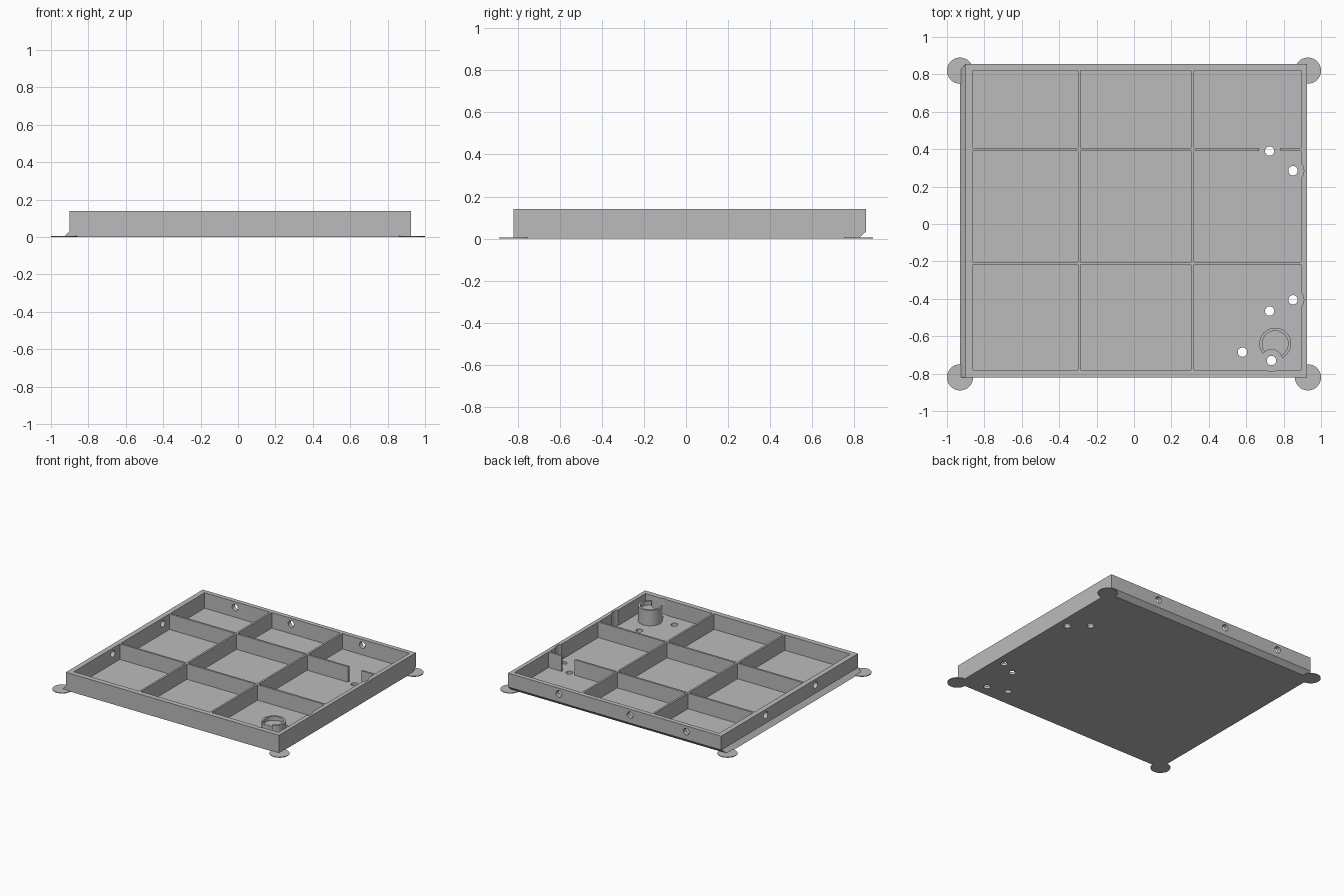
import bpy
import bmesh
import math
from mathutils import Matrix

if "Cube" in bpy.data.objects:
    bpy.data.objects.remove(bpy.data.objects["Cube"])

HEIGHT, FLOOR, CHAMFER = 0.14, 0.02, 0.033

grey = bpy.data.materials.new("plain grey")
grey.use_nodes = True
grey.diffuse_color = (0.5, 0.5, 0.5, 1)
grey.node_tree.nodes["Principled BSDF"].inputs["Base Color"].default_value = (0.5, 0.5, 0.5, 1)


def finish(name, bm):
    bmesh.ops.recalc_face_normals(bm, faces=bm.faces)
    mesh = bpy.data.meshes.new(name)
    bm.to_mesh(mesh)
    bm.free()
    mesh.materials.append(grey)
    obj = bpy.data.objects.new(name, mesh)
    bpy.context.collection.objects.link(obj)
    return obj


def add_box(bm, x0, x1, y0, y1, z0, z1):
    size = Matrix.Diagonal((x1 - x0, y1 - y0, z1 - z0, 1))
    centre = Matrix.Translation(((x0 + x1) / 2, (y0 + y1) / 2, (z0 + z1) / 2))
    bmesh.ops.create_cube(bm, size=1, matrix=centre @ size)


def add_cylinder(bm, centre, radius, depth, turn=None, sides=32):
    matrix = Matrix.Translation(centre) @ (turn or Matrix.Identity(4))
    bmesh.ops.create_cone(bm, cap_ends=True, segments=sides, radius1=radius,
                          radius2=radius, depth=depth, matrix=matrix)


def upright(bm, x, y, radius, z0, z1, sides=32):
    add_cylinder(bm, (x, y, (z0 + z1) / 2), radius, z1 - z0, sides=sides)


def carve(obj, cutters):
    # Cut every helper out of the part and keep the resulting mesh
    for cutter in cutters:
        mod = obj.modifiers.new("cut", 'BOOLEAN')
        mod.operation = 'DIFFERENCE'
        mod.solver = 'EXACT'
        mod.object = cutter
    graph = bpy.context.evaluated_depsgraph_get()
    mesh = bpy.data.meshes.new_from_object(obj.evaluated_get(graph))
    obj.modifiers.clear()
    obj.data = mesh


def smooth(obj):
    bpy.ops.object.select_all(action='DESELECT')
    obj.select_set(True)
    bpy.context.view_layer.objects.active = obj
    bpy.ops.object.shade_smooth_by_angle(angle=math.radians(30))


# Solid tray block: lip flares out on the left, tucks under at the back
bm = bmesh.new()
levels = [(-0.93, 0.82, 0), (-0.9, 0.855, CHAMFER), (-0.9, 0.855, HEIGHT)]
rings = []
for left, back, z in levels:
    corners = [(left, -0.82), (0.925, -0.82), (0.925, back), (left, back)]
    rings.append([bm.verts.new((x, y, z)) for x, y in corners])
for low, high in zip(rings, rings[1:]):
    for i in range(4):
        j = (i + 1) % 4
        bm.faces.new((low[i], low[j], high[j], high[i]))
bm.faces.new(rings[0])
bm.faces.new(rings[-1])
tray = finish("tray", bm)

# Nine compartments, leaving thin ribs between them
bm = bmesh.new()
for x0, x1 in [(-0.86, -0.3), (-0.285, 0.305), (0.32, 0.893)]:
    for y0, y1 in [(-0.78, -0.217), (-0.202, 0.39), (0.405, 0.82)]:
        add_box(bm, x0, x1, y0, y1, FLOOR, HEIGHT + 0.1)
cells = finish("compartment_cutter", bm)

# Floor holes, each with a wider clearance above the floor
spots = [(0.725, 0.39), (0.85, 0.285), (0.85, -0.405),
         (0.725, -0.465), (0.58, -0.685), (0.735, -0.73)]
bm_hole, bm_clear = bmesh.new(), bmesh.new()
for x, y in spots:
    upright(bm_hole, x, y, 0.025, -0.1, 0.1)
    upright(bm_clear, x, y, 0.058, FLOOR, HEIGHT + 0.1)
floor_holes = finish("floor_hole_cutter", bm_hole)
clearances = finish("clearance_cutter", bm_clear)

# Round holes through the back and left walls
bm = bmesh.new()
for x in (-0.6, -0.12, 0.49):
    add_cylinder(bm, (x, 0.84, 0.095), 0.025, 0.12, Matrix.Rotation(math.pi / 2, 4, 'X'))
for y in (0.31, -0.3):
    add_cylinder(bm, (-0.88, y, 0.095), 0.025, 0.12, Matrix.Rotation(math.pi / 2, 4, 'Y'))
wall_holes = finish("wall_hole_cutter", bm)

carve(tray, [cells, clearances, floor_holes, wall_holes])

# Round boss with a shallow recess, bitten by the nearby clearance
bm = bmesh.new()
upright(bm, 0.755, -0.64, 0.085, FLOOR, HEIGHT, 48)
boss = finish("round_boss", bm)
bm = bmesh.new()
upright(bm, 0.755, -0.64, 0.069, HEIGHT - 0.03, HEIGHT + 0.1, 48)
recess = finish("recess_cutter", bm)
carve(boss, [recess, clearances])

for cutter in (cells, clearances, floor_holes, wall_holes, recess):
    bpy.data.objects.remove(cutter)

# Thin corner pads
pads = []
for x, side in ((-0.93, "left"), (0.93, "right")):
    for y, end in ((-0.82, "front"), (0.82, "back")):
        bm = bmesh.new()
        upright(bm, x, y, 0.07, 0, 0.005)
        pads.append(finish(f"{end}_{side}_pad", bm))

for part in [tray, boss] + pads:
    smooth(part)
